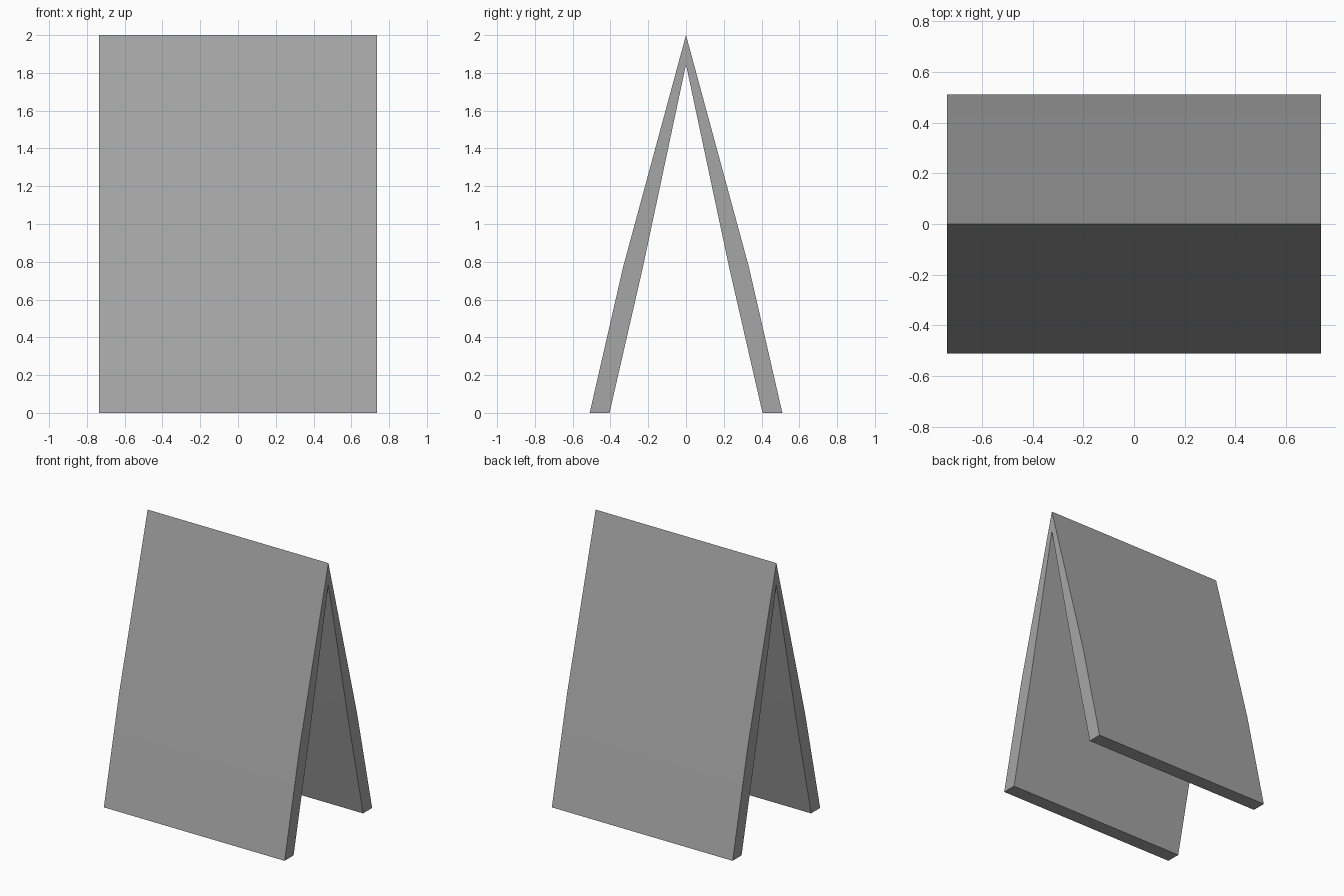
import bpy
import bmesh

cube = bpy.data.objects.get("Cube")
if cube:
    bpy.data.objects.remove(cube, do_unlink=True)

HALF_WIDTH = 0.737

# Grey board material
grey = bpy.data.materials.new("grey_board")
grey.use_nodes = True
colour = (0.38, 0.38, 0.38, 1)
grey.diffuse_color = colour
grey.node_tree.nodes["Principled BSDF"].inputs["Base Color"].default_value = colour

# Half of the side profile (y, z): outer skin up to the ridge, inner skin down
outer = [(0.51, 0), (0.333, 0.772), (0, 2)]
inner = [(0, 1.845), (0.228, 0.772), (0.405, 0)]


def mirrored(points):
    return [(-y, z) for y, z in reversed(points)]


# Folded A-frame board: one closed section extruded across the width
section = outer + mirrored(outer)[1:] + mirrored(inner) + inner[1:]
section = section[:5] + mirrored(inner)[:2] + inner
bm = bmesh.new()
face = bm.faces.new([bm.verts.new((-HALF_WIDTH, y, z)) for y, z in section])
result = bmesh.ops.extrude_face_region(bm, geom=[face])
moved = [v for v in result["geom"] if isinstance(v, bmesh.types.BMVert)]
bmesh.ops.translate(bm, verts=moved, vec=(2 * HALF_WIDTH, 0, 0))

# Split the concave end caps into clean pieces
caps = [f for f in bm.faces if abs(f.normal.x) > 0.9 or len(f.verts) > 4]
bmesh.ops.triangulate(bm, faces=caps)
bmesh.ops.recalc_face_normals(bm, faces=bm.faces)

mesh = bpy.data.meshes.new("folded_board")
bm.to_mesh(mesh)
bm.free()
mesh.materials.append(grey)
board = bpy.data.objects.new("folded_board", mesh)
bpy.context.collection.objects.link(board)

# Soft bend in each panel, sharp ridge and edges
bpy.context.view_layer.objects.active = board
board.select_set(True)
bpy.ops.object.shade_smooth_by_angle(angle=0.5)
